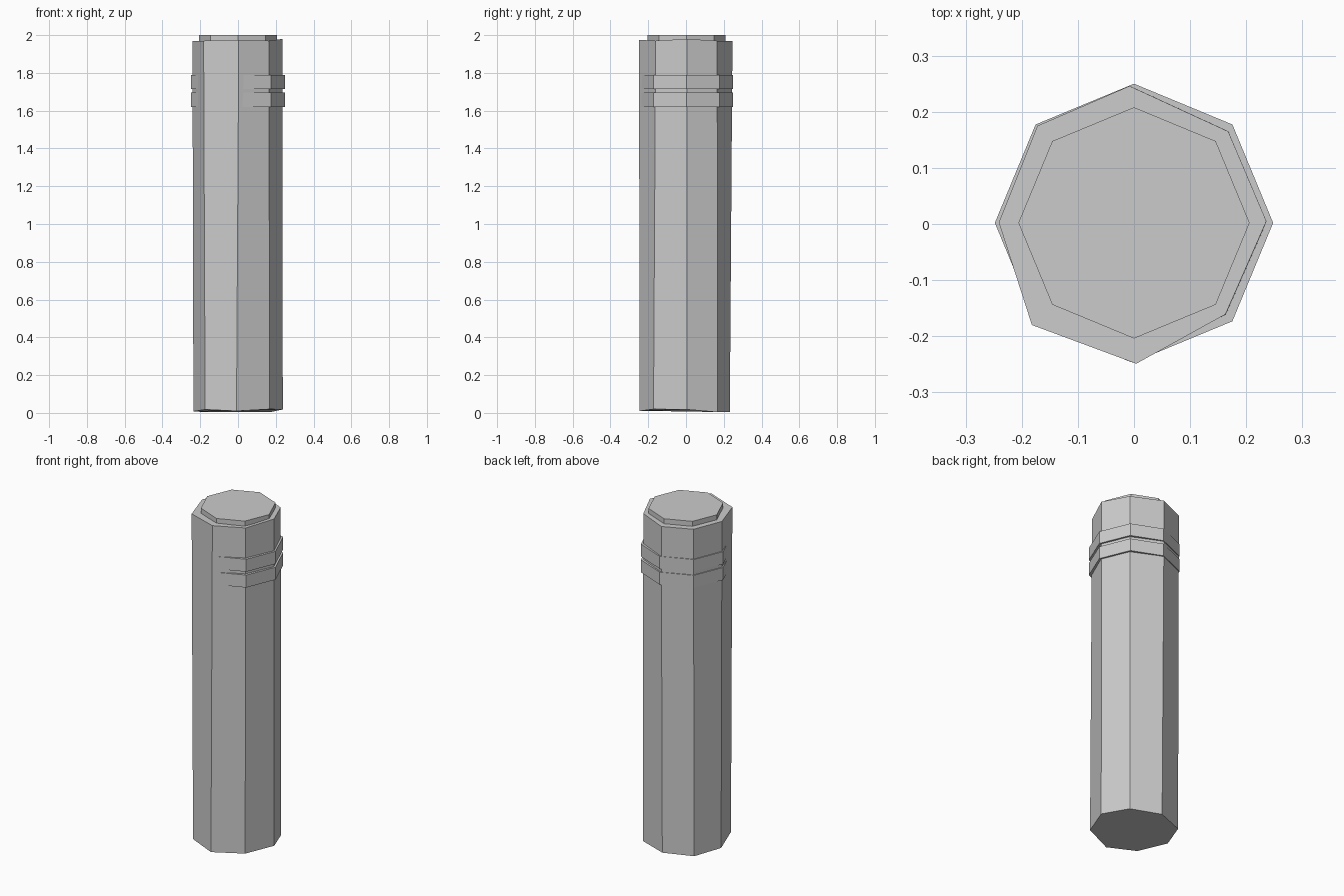
import bpy, bmesh
from math import cos, sin, pi

if "Cube" in bpy.data.objects:
    bpy.data.objects.remove(bpy.data.objects["Cube"], do_unlink=True)

stone = bpy.data.materials.new("light_grey")
stone.use_nodes = True
grey = (0.6, 0.6, 0.6, 1)
stone.diffuse_color = grey
stone.node_tree.nodes["Principled BSDF"].inputs["Base Color"].default_value = grey


def octagon(radius, z):
    return [(radius * cos(i * pi / 4), radius * sin(i * pi / 4) + 0.002, z)
            for i in range(8)]


def prism(name, lower, upper):
    """Solid between two eight-sided outlines."""
    bm = bmesh.new()
    low = [bm.verts.new(p) for p in lower]
    top = [bm.verts.new(p) for p in upper]
    bm.faces.new(low[::-1])
    bm.faces.new(top)
    for i in range(8):
        j = (i + 1) % 8
        bm.faces.new((low[i], low[j], top[j], top[i]))
    mesh = bpy.data.meshes.new(name)
    bm.to_mesh(mesh)
    bm.free()
    mesh.materials.append(stone)
    obj = bpy.data.objects.new(name, mesh)
    bpy.context.collection.objects.link(obj)
    return obj


# Roughly hewn shaft, counter-clockwise from the left corner
base = [(0.237, 0.0, 0.005), (0.168, -0.0, 0), (0, 0, 0)]
base = [(0.237, 0.005, 0.018), (0.17, 0.167, 0.004), (-0.005, 0.232, 0.005),
        (-0.172, 0.168, 0.004), (-0.236, 0.004, 0.008), (-0.174, -0.178, 0.018),
        (-0.008, -0.245, 0.01), (0.168, -0.172, 0.02)]
rim = [(0.236, 0.005, 1.98), (0.168, 0.165, 1.97), (-0.008, 0.246, 1.97),
       (-0.172, 0.175, 1.97), (-0.241, 0.003, 1.97), (-0.182, -0.18, 1.97),
       (0.004, -0.249, 1.975), (0.163, -0.161, 1.97)]
prism("column_shaft", base, rim)

# Low cap on top
prism("top_cap", octagon(0.206, 1.94), octagon(0.206, 2.0))

# Twin bands near the top
for name, low, high in (("lower_band", 1.62, 1.695), ("upper_band", 1.715, 1.79)):
    prism(name, octagon(0.248, low), octagon(0.248, high))
